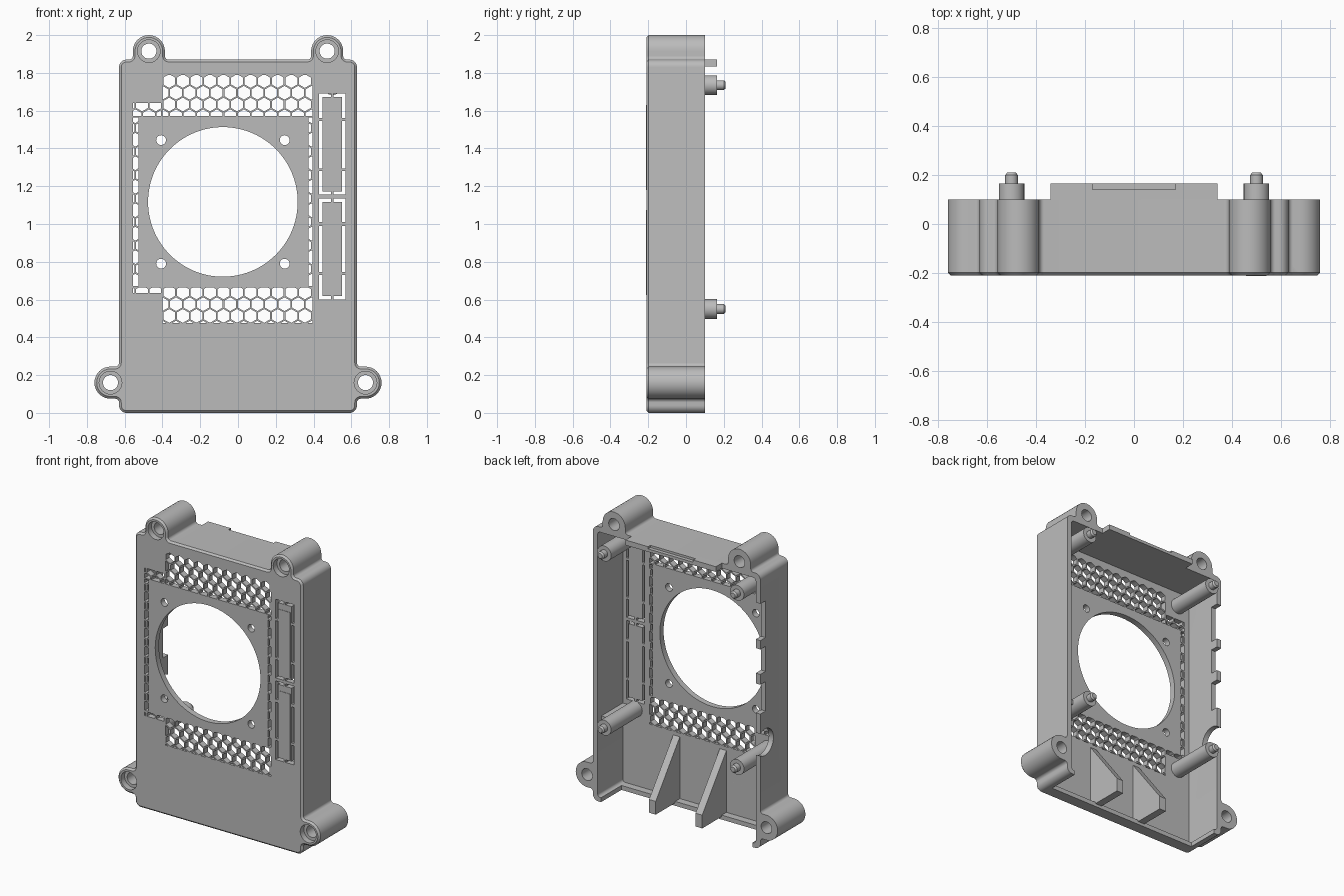
import bpy, bmesh, math
from mathutils import Vector
from mathutils.geometry import tessellate_polygon

old = bpy.data.objects.get("Cube")
if old:
    bpy.data.objects.remove(old, do_unlink=True)

grey = bpy.data.materials.new("plain_grey")
grey.use_nodes = True
GREY = (0.5, 0.5, 0.5, 1)
grey.diffuse_color = GREY
grey.node_tree.nodes["Principled BSDF"].inputs["Base Color"].default_value = GREY


def rect(x0, x1, z0, z1):
    return [(x0, z0), (x1, z0), (x1, z1), (x0, z1)]


def circle(x, z, r, n=32, start=0.0):
    return [(x + r * math.cos(start + math.tau * i / n),
             z + r * math.sin(start + math.tau * i / n)) for i in range(n)]


def rounded(corners, steps=8):
    """Round the right-angled corners (x, z, radius) of a counterclockwise outline."""
    pts = []
    for i, (x, z, r) in enumerate(corners):
        p = Vector((x, z))
        ua = (Vector(corners[i - 1][:2]) - p).normalized()
        ub = (Vector(corners[(i + 1) % len(corners)][:2]) - p).normalized()
        c = p + (ua + ub) * r
        for k in range(steps + 1):
            t = math.pi / 2 * k / steps
            q = c - ub * r * math.cos(t) - ua * r * math.sin(t)
            if not pts or (q - Vector(pts[-1])).length > 1e-4:
                pts.append((q.x, q.y))
    return pts


def inset(loop, d):
    out = []
    for i, p in enumerate(loop):
        a, b = Vector(loop[i - 1]), Vector(loop[(i + 1) % len(loop)])
        e = (b - a).normalized()
        out.append((p[0] - e.y * d, p[1] + e.x * d))
    return out


def clip(poly, x0, x1, z0, z1):
    """Clip a convex polygon to a rectangle."""
    for axis, limit, sign in ((0, x0, 1), (0, x1, -1), (1, z0, 1), (1, z1, -1)):
        out = []
        for i, p in enumerate(poly):
            q = poly[i - 1]
            dp, dq = sign * (p[axis] - limit), sign * (q[axis] - limit)
            if dp * dq < 0:
                t = dq / (dq - dp)
                out.append((q[0] + t * (p[0] - q[0]), q[1] + t * (p[1] - q[1])))
            if dp >= 0:
                out.append(p)
        poly = out
    return poly


def area(poly):
    return abs(sum(poly[i - 1][0] * p[1] - p[0] * poly[i - 1][1]
                   for i, p in enumerate(poly))) / 2


def prism(name, loops, a, b, a_loops=None, axis="y"):
    """Extrude an outline with holes from a to b; a_loops reshapes the end at a."""
    bm = bmesh.new()
    ends = []
    for level, shape in ((a, a_loops or loops), (b, loops)):
        rings = [[bm.verts.new((u, level, v) if axis == "y" else (level, u, v))
                  for u, v in loop] for loop in shape]
        flat = [v for ring in rings for v in ring]
        for tri in tessellate_polygon([[Vector((u, v, 0)) for u, v in l] for l in shape]):
            bm.faces.new([flat[i] for i in tri])
        ends.append(rings)
    for r0, r1 in zip(*ends):
        for i in range(len(r0)):
            bm.faces.new((r0[i - 1], r0[i], r1[i], r1[i - 1]))
    bmesh.ops.recalc_face_normals(bm, faces=bm.faces)
    mesh = bpy.data.meshes.new(name)
    bm.to_mesh(mesh)
    bm.free()
    mesh.materials.append(grey)
    ob = bpy.data.objects.new(name, mesh)
    bpy.context.collection.objects.link(ob)
    return ob


def cut(target, cutter):
    cutter.hide_render = True
    mod = target.modifiers.new("cut", "BOOLEAN")
    mod.operation, mod.solver, mod.object = "DIFFERENCE", "EXACT", cutter
    bpy.context.view_layer.objects.active = target
    bpy.ops.object.modifier_apply(modifier=mod.name)
    bpy.data.objects.remove(cutter, do_unlink=True)


FRONT, INNER, BACK = -0.21, -0.17, 0.1

# Silhouette with four screw ears
half = [(0.63, 0, 0.04), (0.63, 0.075, 0.02), (0.76, 0.075, 0.085), (0.76, 0.245, 0.085),
        (0.63, 0.245, 0.02), (0.63, 1.87, 0.04), (0.557, 1.87, 0.02), (0.557, 2, 0.085),
        (0.387, 2, 0.085), (0.387, 1.87, 0.02)]
outline = rounded(half + [(-x, z, r) for x, z, r in reversed(half)])
ears = [(s * x, z) for s in (-1, 1) for x, z in ((0.675, 0.16), (0.472, 1.915))]

# Fan opening and its screw holes
FX, FZ = -0.08, 1.117
holes = [circle(FX, FZ, 0.396, 96)]
holes += [circle(FX + sx * 0.327, FZ + sz * 0.327, 0.026, 20)
          for sx in (-1, 1) for sz in (-1, 1)]

# Honeycomb vents around the fan
regions = [(-0.4, 0.395, 1.572, 1.79), (-0.4, 0.395, 0.475, 0.664),
           (-0.555, -0.408, 1.572, 1.64), (-0.555, -0.408, 0.635, 0.664),
           (-0.555, -0.527, 0.672, 1.564), (0.372, 0.395, 0.672, 1.564)]
PITCH = 0.0718
ROW = PITCH * math.sqrt(3) / 2
for row in range(-1, 23):
    for col in range(-4, 13):
        cx = -0.364 + PITCH * (col + 0.5 * (row % 2))
        hexagon = circle(cx, 1.757 - ROW * row, 0.0365, 6, math.pi / 6)
        for region in regions:
            piece = clip(hexagon, *region)
            if len(piece) > 2 and area(piece) > 1e-4:
                holes.append(piece)

# Thin slots outlining the two side panels
T, X0, XM, MID = 0.018, 0.43, 0.492, 0.499
panels = [(1.69, 1.56, 1.545, 1.295, 1.28, 1.155), (1.135, 1.01, 0.99, 0.745, 0.73, 0.6)]
for a, b, c, d, e, f in panels:
    group = [rect(X0, X0 + T, d, c)]
    for end, stop, s in ((a, b, -1), (f, e, 1)):
        group.append([(X0, end), (XM, end), (XM, end + s * T), (X0 + T, end + s * T),
                      (X0 + T, stop), (X0, stop)])
    holes += group + [[(2 * MID - x, z) for x, z in loop] for loop in group]
    prism("side_panel_pad", [rect(0.457, 0.541, f + 0.025, a - 0.06)],
          FRONT - 0.003, FRONT + 0.01)

# Front plate with chamfered rim and counterbored ears
bores = [circle(x, z, 0.06) for x, z in ears]
EDGE = FRONT + 0.012
prism("front_plate", [outline] + bores + holes, EDGE, INNER)
prism("front_plate_rim", [outline] + bores + holes, FRONT, EDGE,
      [inset(outline, 0.012)] + bores + holes)

# Walls around the open back
cavity = rounded([(-0.595, 0.03, 0.02), (0.595, 0.03, 0.02),
                  (0.595, 1.835, 0.02), (-0.595, 1.835, 0.02)])
walls = prism("walls", [outline, cavity] + [circle(x, z, 0.04) for x, z in ears], INNER, BACK)
cut(walls, prism("bottom_cutter", [rect(-0.57, 0.57, -0.05, 0.06)], -0.12, 0.2))
for z0, z1 in ((1.42, 1.67), (1.19, 1.36), (0.92, 1.12)):
    cut(walls, prism("port_cutter", [rect(-0.7, -0.58, z0, z1)], 0.045, 0.2))
cut(walls, prism("round_port_cutter", [circle(0.05, 0.71, 0.09)], -0.7, -0.58, axis="x"))

# Locating tab on the top wall, with a stepped middle
prism("top_tab", [rect(-0.34, 0.34, 1.835, 1.87)], BACK, 0.14)
prism("top_tab_lip", [rect(-0.17, 0.17, 1.835, 1.855)], 0.14, 0.165)
for s in (-1, 1):
    prism("top_tab_end", [rect(*sorted((s * 0.17, s * 0.34)), 1.835, 1.87)], 0.14, 0.165)

# Board posts with locating pins
for x in (-0.5, 0.5):
    for z in (0.55, 1.735):
        prism("post", [circle(x, z, 0.052)], INNER, 0.165)
        pin = [circle(x, z, 0.026, 24)]
        prism("pin", pin, 0.165, 0.2)
        prism("pin_tip", pin, 0.21, 0.2, [circle(x, z, 0.017, 24)])
prism("post_web", [rect(0.5, 0.6, 0.535, 0.565)], INNER, 0.06)

# Sloping support ribs on the bottom
rib = [(INNER, 0.02), (0.09, 0.02), (0.09, 0.11), (INNER, 0.45)]
for x in (0.19, -0.16):
    prism("support_rib", [rib], x - 0.025, x + 0.025, axis="x")

bpy.ops.object.select_all(action="DESELECT")
for ob in bpy.context.collection.objects:
    if ob.type == "MESH":
        ob.select_set(True)
        bpy.context.view_layer.objects.active = ob
bpy.ops.object.shade_smooth_by_angle(angle=math.radians(30))
